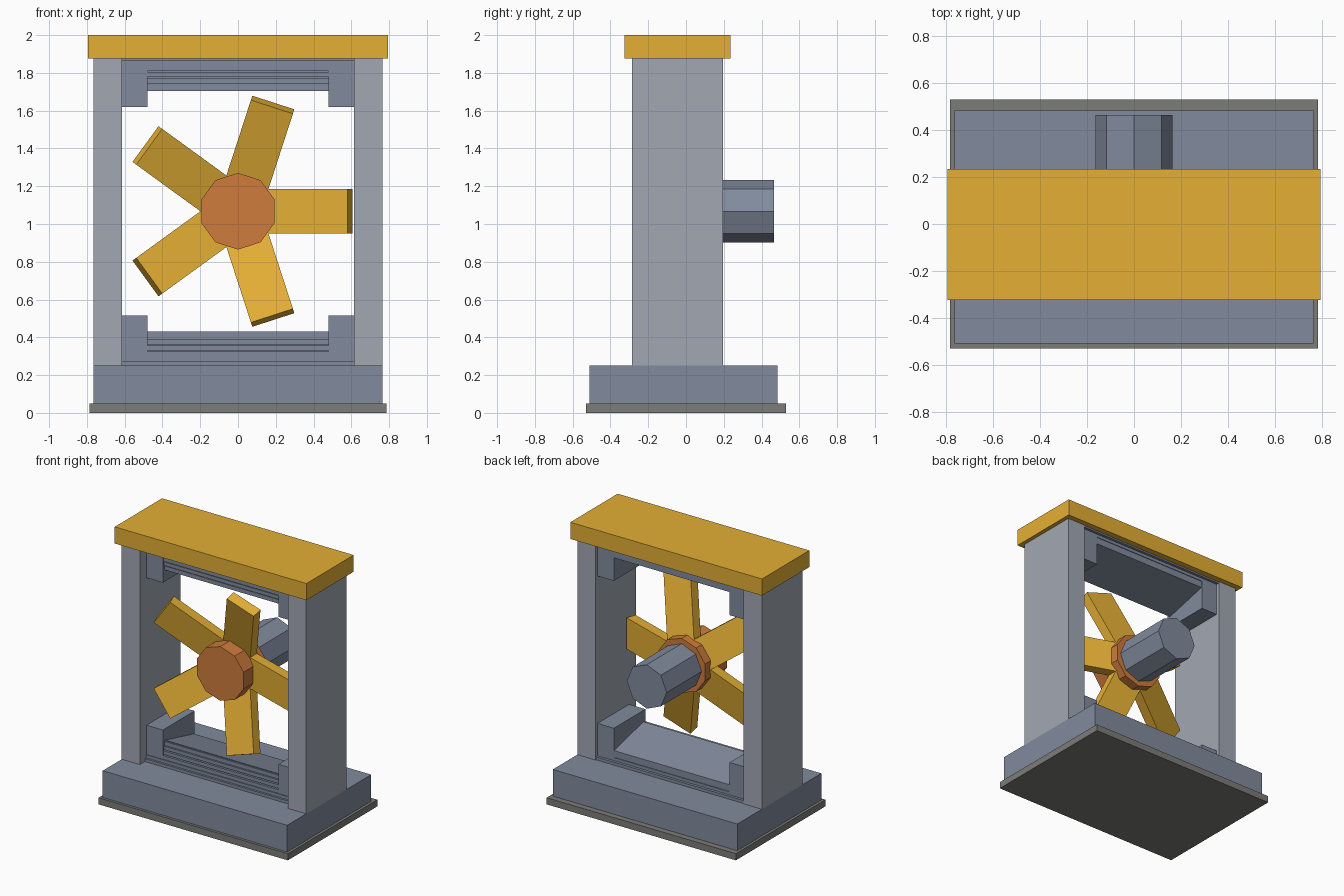
import bpy, bmesh, math
from mathutils import Matrix, Vector

if "Cube" in bpy.data.objects:
    bpy.data.objects.remove(bpy.data.objects["Cube"])

def material(name, rgb):
    m = bpy.data.materials.new(name)
    m.diffuse_color = (*rgb, 1)
    m.use_nodes = True
    m.node_tree.nodes["Principled BSDF"].inputs["Base Color"].default_value = m.diffuse_color
    return m

YELLOW = material("yellow_paint", (0.78, 0.43, 0.035))
COPPER = material("copper", (0.62, 0.2, 0.045))
SLATE = material("slate_metal", (0.22, 0.26, 0.34))
LIGHT = material("light_metal", (0.36, 0.39, 0.45))
DARK = material("dark_rubber", (0.2, 0.2, 0.19))
CZ = 1.0675  # height of the fan axis

def finish(name, bm, mat):
    bmesh.ops.recalc_face_normals(bm, faces=bm.faces)
    me = bpy.data.meshes.new(name)
    bm.to_mesh(me)
    bm.free()
    me.materials.append(mat)
    ob = bpy.data.objects.new(name, me)
    bpy.context.collection.objects.link(ob)
    return ob

def box(name, x, y, z, mat, matrix=Matrix()):
    bm = bmesh.new()
    bmesh.ops.create_cube(bm, size=1)
    for v in bm.verts:
        v.co = [r[0] + (c + 0.5) * (r[1] - r[0]) for c, r in zip(v.co, (x, y, z))]
    bm.transform(matrix)
    return finish(name, bm, mat)

def prism(name, pts, step, mat):
    """Extrude a closed 3D outline along step."""
    bm = bmesh.new()
    f = bm.faces.new([bm.verts.new(p) for p in pts])
    r = bmesh.ops.extrude_face_region(bm, geom=[f])
    bmesh.ops.translate(bm, vec=Vector(step),
                        verts=[g for g in r["geom"] if isinstance(g, bmesh.types.BMVert)])
    return finish(name, bm, mat)

def drum(name, sides, r, y0, y1, mat):
    pts = [(r * math.sin(i * math.tau / sides), y0,
            CZ + r * math.cos(i * math.tau / sides)) for i in range(sides)]
    return prism(name, pts, (0, y1 - y0, 0), mat)

# Base, columns and top beam
box("foot_plate", (-0.785, 0.785), (-0.53, 0.53), (0, 0.05), DARK)
box("base", (-0.765, 0.765), (-0.51, 0.485), (0.05, 0.25), SLATE)
box("top_beam", (-0.795, 0.795), (-0.325, 0.235), (1.875, 2.0), YELLOW)
for side, s in (("left", -1), ("right", 1)):
    box(side + "_column", sorted((s * 0.615, s * 0.765)), (-0.285, 0.195),
        (0.25, 1.875), LIGHT)

# Sills, louvres and corner blocks, mirrored about the fan axis
for level, flip in (("lower", False), ("upper", True)):
    def h(z):
        return 2 * CZ - z if flip else z
    def hz(a, b):
        return sorted((h(a), h(b)))
    end = 0.26 if flip else 0.25
    box(level + "_sill", (-0.615, 0.615), (-0.225, 0.19), hz(end, 0.272), SLATE)
    box(level + "_sill_step", (-0.615, 0.615), (-0.21, 0.17), hz(0.272, 0.295), SLATE)
    # sloping wedge behind the slats
    wedge = [(-0.48, y, h(z)) for y, z in
             ((-0.18, 0.295), (-0.18, 0.43), (0.165, 0.345), (0.165, 0.295))]
    prism(level + "_wedge", wedge, (0.96, 0, 0), SLATE)
    for i in range(4):
        z = 0.297 + i * 0.033
        box(f"{level}_slat_{i + 1}", (-0.48, 0.48), (-0.205 + 0.006 * i, -0.17),
            hz(z, z + 0.027), SLATE)
    for side, s in (("left", -1), ("right", 1)):
        box(f"{level}_{side}_block", sorted((s * 0.48, s * 0.615)), (-0.205, 0.17),
            hz(0.295, 0.515), SLATE)

# Hub and motor
drum("hub", 10, 0.203, -0.21, 0.05, COPPER)
drum("motor", 8, 0.165, 0.04, 0.465, SLATE)

# Five blades leaning towards the front
lean = math.radians(19)
length, thick = 0.543, 0.075
d = Vector((math.cos(lean), -math.sin(lean), 0))
centre = Vector((0.593, -0.195, 0)) - d * length / 2
for i in range(5):
    m = (Matrix.Translation((0, 0, CZ)) @ Matrix.Rotation(-i * math.tau / 5, 4, 'Y')
         @ Matrix.Translation(centre) @ Matrix.Rotation(-lean, 4, 'Z'))
    box(f"blade_{i + 1}", (-length / 2, length / 2), (-thick / 2, thick / 2),
        (-0.117, 0.117), YELLOW, m)
